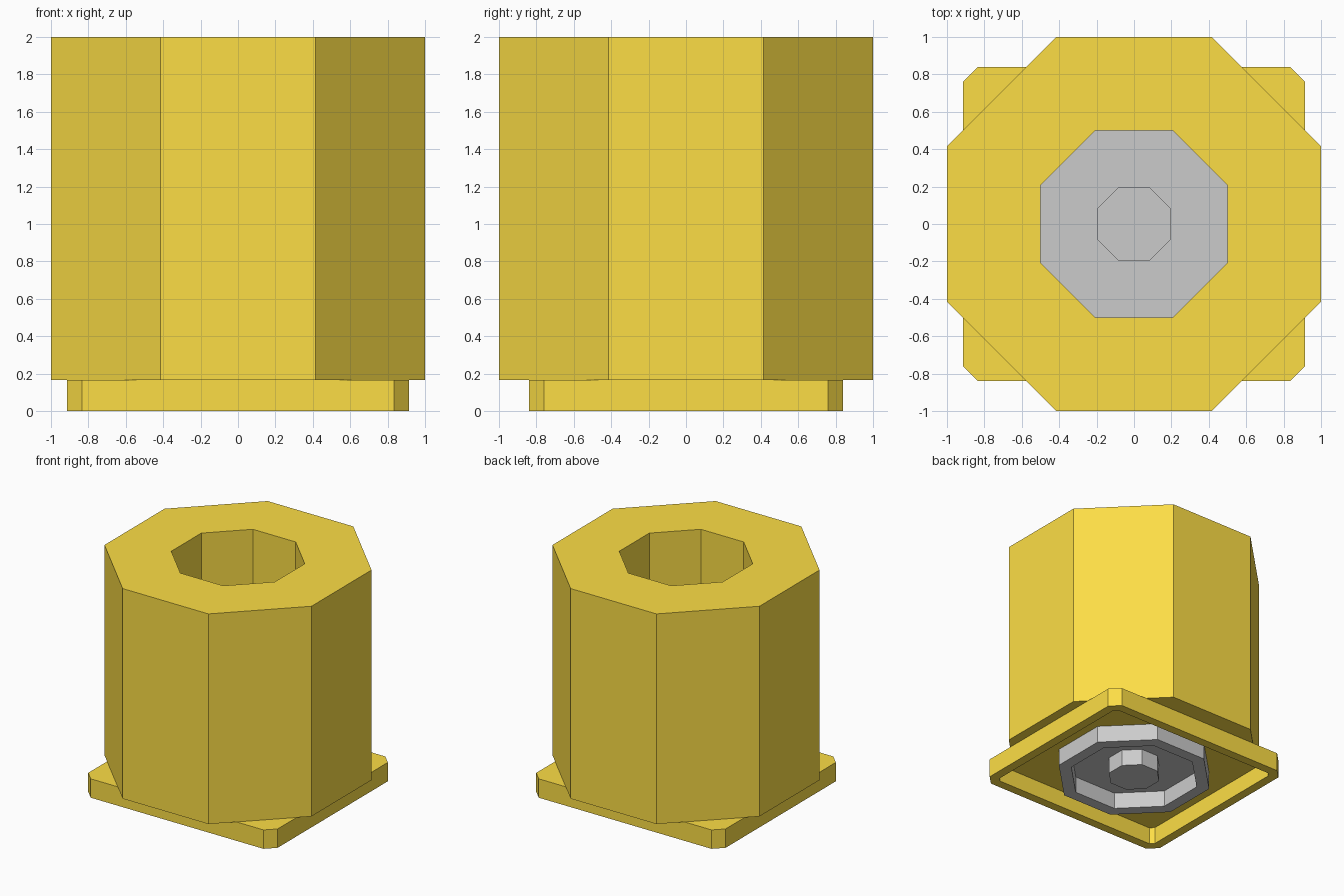
import bpy, bmesh, math

if "Cube" in bpy.data.objects:
    bpy.data.objects.remove(bpy.data.objects["Cube"])

T = math.tan(math.radians(22.5))


def chamfered(x, y, c, z):
    """Eight-sided ring: a rectangle with cut corners, counter-clockwise."""
    return [(x, y - c, z), (x - c, y, z), (c - x, y, z), (-x, y - c, z),
            (-x, c - y, z), (c - x, -y, z), (x - c, -y, z), (x, c - y, z)]


def octagon(a, z):
    """Regular octagon ring with apothem a."""
    return chamfered(a, a, a * (1 - T), z)


def build(name, rings, mat=None, closed=True):
    """Bridge the rings in order; loop back to the first, or cap both ends."""
    bm = bmesh.new()
    loops = [[bm.verts.new(p) for p in r] for r in rings]
    pairs = list(zip(loops, loops[1:]))
    if closed:
        pairs.append((loops[-1], loops[0]))
    else:
        bm.faces.new(loops[0])
        bm.faces.new(loops[-1])
    for a, b in pairs:
        for i in range(8):
            j = (i + 1) % 8
            bm.faces.new((a[i], a[j], b[j], b[i]))
    bmesh.ops.recalc_face_normals(bm, faces=bm.faces)
    mesh = bpy.data.meshes.new(name)
    bm.to_mesh(mesh)
    bm.free()
    obj = bpy.data.objects.new(name, mesh)
    bpy.context.collection.objects.link(obj)
    if mat:
        mesh.materials.append(mat)
    return obj


yellow = bpy.data.materials.new("yellow")
yellow.diffuse_color = (0.98, 0.73, 0.06, 1)
yellow.use_nodes = True
yellow.node_tree.nodes["Principled BSDF"].inputs["Base Color"].default_value = yellow.diffuse_color

BASE = 0.165   # top of the base plate
CEIL = 0.15    # ceiling of the hollow underneath
RIM = 0.08     # rim wall thickness
PX, PY, CH = 0.915, 0.84, 0.08

# Tall octagonal tube
build("tube_body", [octagon(1, BASE), octagon(1, 2),
                    octagon(0.5, 2), octagon(0.5, BASE)], yellow)

# Base plate with cut corners, hollow underneath, open in the middle
ci = CH - RIM * (2 - math.sqrt(2))
build("base_plate", [chamfered(PX, PY, CH, 0), chamfered(PX, PY, CH, BASE),
                     octagon(0.5, BASE), octagon(0.5, CEIL),
                     chamfered(PX - RIM, PY - RIM, ci, CEIL),
                     chamfered(PX - RIM, PY - RIM, ci, 0)], yellow)

# Grey socket: floor of the bore, ring and central hub cup below
build("socket", [octagon(0.195, 0.01), octagon(0.195, BASE - 0.005),
                 octagon(0.5, BASE - 0.005), octagon(0.5, CEIL),
                 octagon(0.6, CEIL), octagon(0.6, 0),
                 octagon(0.5, 0), octagon(0.5, CEIL - 0.005),
                 octagon(0.2, CEIL - 0.005), octagon(0.2, 0)], closed=False)
